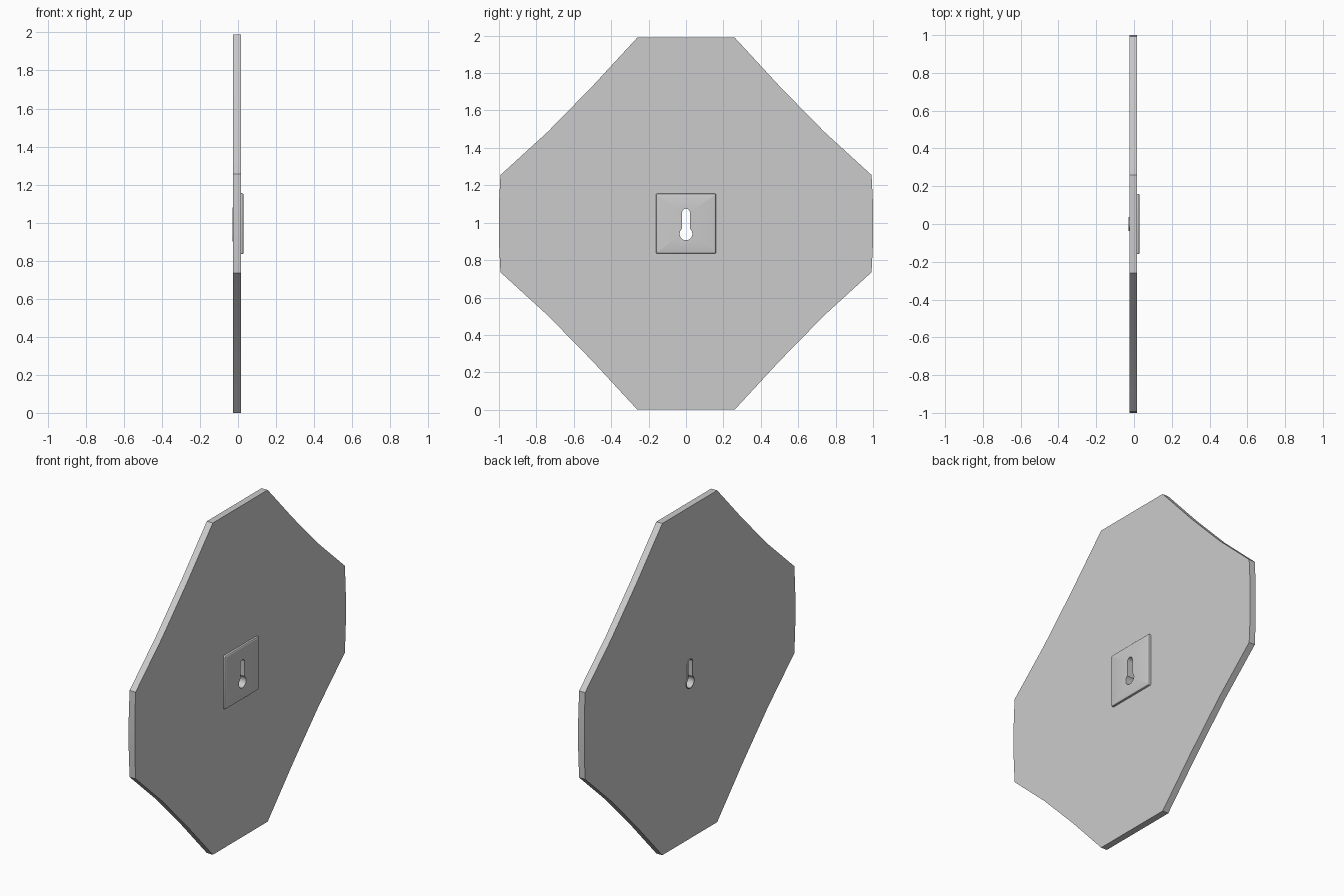
import bpy, bmesh, math

if "Cube" in bpy.data.objects:
    bpy.data.objects.remove(bpy.data.objects["Cube"])

MID = 0.995  # height of the panel centre


def slab(name, levels):
    """Solid along x. levels = [(x, [loop, ...]), ...]; loops are (y, z) lists,
    the first is the outside and the rest are holes."""
    bm = bmesh.new()
    rings = [[[bm.verts.new((x, y, z)) for y, z in loop] for loop in loops]
             for x, loops in levels]
    for cap in (rings[0], rings[-1]):
        edges = [bm.edges.new((r[i - 1], r[i])) for r in cap for i in range(len(r))]
        bmesh.ops.triangle_fill(bm, edges=edges, use_beauty=True, use_dissolve=False)
    for low, high in zip(rings, rings[1:]):
        for a, b in zip(low, high):
            for i in range(len(a)):
                bm.faces.new((a[i - 1], a[i], b[i], b[i - 1]))
    bmesh.ops.recalc_face_normals(bm, faces=bm.faces)
    me = bpy.data.meshes.new(name)
    bm.to_mesh(me)
    bm.free()
    ob = bpy.data.objects.new(name, me)
    bpy.context.collection.objects.link(ob)
    bpy.context.view_layer.objects.active = ob
    ob.select_set(True)
    bpy.ops.object.shade_smooth_by_angle(angle=math.radians(30))
    ob.select_set(False)
    return ob


def keyhole(grow=0.0):
    """Round hole with a round-topped slot above it."""
    r, w = 0.034 + grow, 0.021 + grow
    cz, tz = 0.94, 1.054
    a0 = math.acos(w / r)
    pts = []
    for i in range(21):                      # big round hole, clockwise
        a = a0 - (math.pi + 2 * a0) * i / 20
        pts.append((r * math.cos(a), cz + r * math.sin(a)))
    for i in range(13):                      # top of the slot
        a = math.pi - math.pi * i / 12
        pts.append((w * math.cos(a), tz + w * math.sin(a)))
    return pts


def square(half):
    """Square with slightly rounded corners."""
    c, k = 0.006, half - 0.006
    pts = []
    for q in range(4):
        cy, cz = [(k, k), (-k, k), (-k, -k), (k, -k)][q]
        for i in range(4):
            a = math.pi / 2 * (q + i / 3)
            pts.append((cy + c * math.cos(a), MID + cz + c * math.sin(a)))
    return pts


# Panel: one quarter of the outline, mirrored to all four
quarter = [(1.0, 0.1), (0.992, 0.26), (0.74, 0.49), (0.5, 0.735), (0.26, 0.995)]
half = quarter + [(-y, z) for y, z in reversed(quarter)]
outline = [(y, MID + z) for y, z in half] + [(y, MID - z) for y, z in reversed(half)]
rim = keyhole(0.004)
slab("octagonal_panel", [(x, [outline, rim]) for x in (-0.025, 0.015)])

# Mounting plate with a rounded outer edge
steps = [(0.013, 0.16), (0.021, 0.16), (0.0255, 0.1585), (0.0285, 0.155), (0.03, 0.15)]
slab("mounting_plate", [(x, [square(h), rim]) for x, h in steps])

# Thin sleeve lining the keyhole and standing proud on the far face
slab("keyhole_sleeve", [(x, [rim, keyhole()]) for x in (-0.03, 0.03)])
